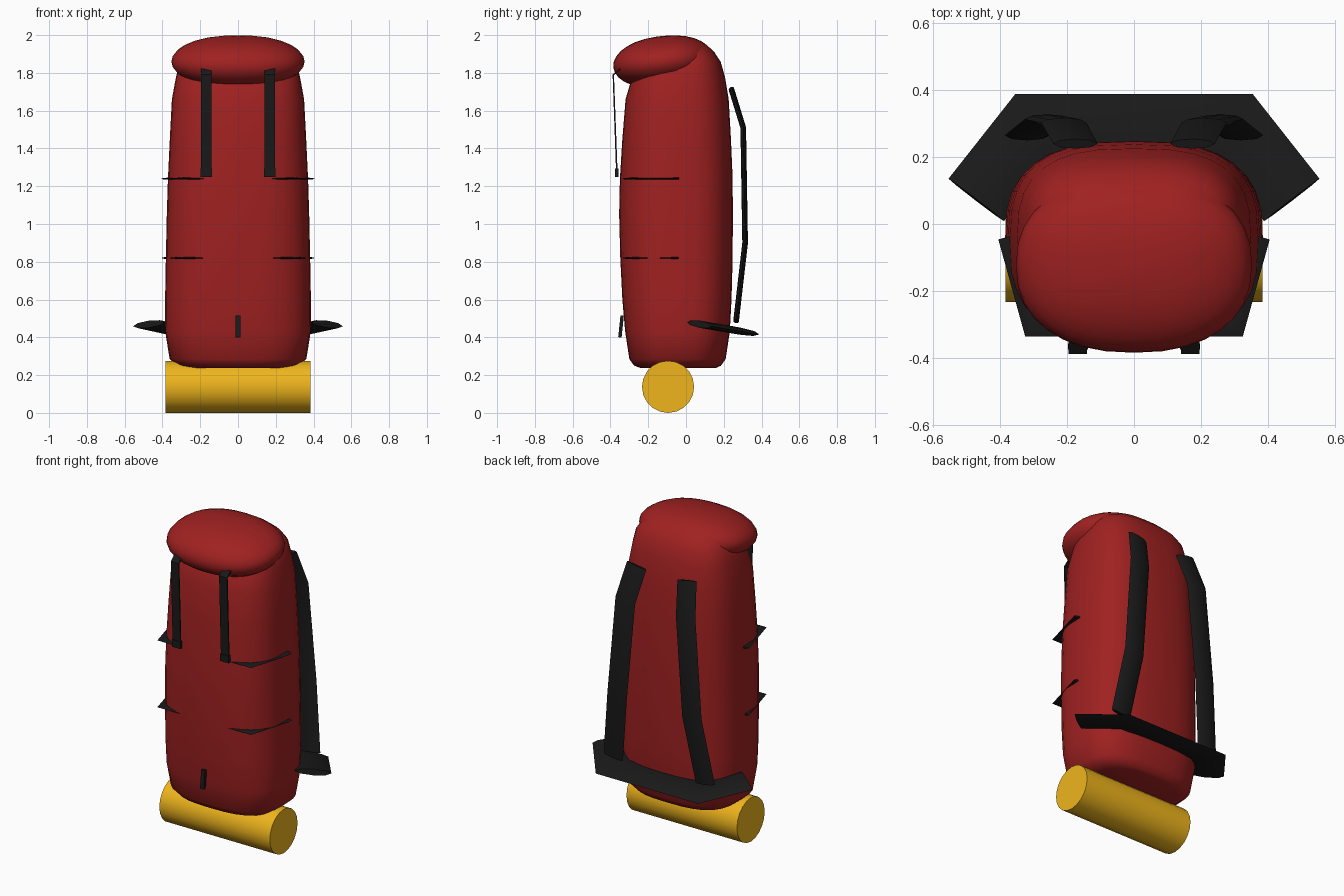
import bpy, bmesh, math
from mathutils import Vector, Matrix

if "Cube" in bpy.data.objects:
    bpy.data.objects.remove(bpy.data.objects["Cube"])


def material(name, rgb):
    m = bpy.data.materials.new(name)
    m.diffuse_color = (*rgb, 1)
    m.use_nodes = True
    m.node_tree.nodes["Principled BSDF"].inputs["Base Color"].default_value = m.diffuse_color
    return m


RED = material("red_fabric", (0.35, 0.015, 0.015))
BLACK = material("black_webbing", (0.01, 0.01, 0.01))
YELLOW = material("yellow_foam", (0.86, 0.46, 0.012))


def loft(name, rings, mat, angle=40):
    """Skin a list of closed rings and cap both ends."""
    bm = bmesh.new()
    vs = [[bm.verts.new(p) for p in r] for r in rings]
    n = len(vs[0])
    for a, b in zip(vs, vs[1:]):
        for i in range(n):
            j = (i + 1) % n
            bm.faces.new((a[i], a[j], b[j], b[i]))
    bm.faces.new(vs[0])
    bm.faces.new(vs[-1])
    bmesh.ops.recalc_face_normals(bm, faces=bm.faces)
    me = bpy.data.meshes.new(name)
    bm.to_mesh(me)
    bm.free()
    ob = bpy.data.objects.new(name, me)
    bpy.context.collection.objects.link(ob)
    me.materials.append(mat)
    bpy.ops.object.select_all(action='DESELECT')
    ob.select_set(True)
    bpy.context.view_layer.objects.active = ob
    bpy.ops.object.shade_smooth_by_angle(angle=math.radians(angle))
    return ob


def oval(z, a, y0, y1, e=2.8, n=32):
    """Horizontal superellipse ring."""
    pts = []
    for i in range(n):
        t = 2 * math.pi * i / n
        c, s = math.cos(t), math.sin(t)
        pts.append(Vector((math.copysign(abs(c) ** (2 / e), c) * a,
                           (y0 + y1) / 2 + math.copysign(abs(s) ** (2 / e), s) * (y1 - y0) / 2, z)))
    return pts


def strap(name, path, normal, width, thick, mat=BLACK, flat=False, miter=True):
    """Sweep a lens or flat section along a path."""
    path = [Vector(p) for p in path]
    normal = Vector(normal)
    if flat:
        sec = [(-1, -1), (1, -1), (1, 1), (-1, 1)]
    else:
        sec = [(math.cos(k * math.pi / 4), math.sin(k * math.pi / 4)) for k in range(8)]
    rings = []
    for i, p in enumerate(path):
        d0 = (p - path[max(i - 1, 0)]).normalized()
        d1 = (path[min(i + 1, len(path) - 1)] - p).normalized()
        t = (d0 + d1).normalized()
        side = t.cross(normal).normalized()
        up = side.cross(t)
        k = 1 / max(t.dot(d1 if d1.length else d0), 0.3) if miter else 1
        rings.append([p + side * u * k * width / 2 + up * v * thick / 2 for u, v in sec])
    return loft(name, rings, mat)


# Main pack body
loft("pack_body", [oval(*r) for r in (
    (0.238, 0.27, -0.24, 0.16), (0.25, 0.32, -0.275, 0.185), (0.285, 0.362, -0.30, 0.21),
    (0.43, 0.385, -0.322, 0.232), (0.60, 0.386, -0.337, 0.241), (0.82, 0.382, -0.348, 0.247),
    (1.05, 0.377, -0.354, 0.248), (1.24, 0.371, -0.35, 0.247), (1.45, 0.361, -0.337, 0.238),
    (1.66, 0.35, -0.32, 0.226), (1.78, 0.328, -0.285, 0.206), (1.86, 0.306, -0.22, 0.183),
    (1.91, 0.272, -0.19, 0.15), (1.95, 0.21, -0.17, 0.108), (1.972, 0.13, -0.14, 0.06))], RED, 60)

# Rounded lid tipped forward
lid = []
for i in range(15):
    t = math.radians(-87 + 174 * i / 14)
    r = math.cos(t) ** 0.9
    lid.append(oval(0.135 * math.sin(t), 0.353 * r, -0.265 * r, 0.265 * r, 2.3))
tilt = Matrix.Translation((0, -0.122, 1.86)) @ Matrix.Rotation(math.radians(7), 4, 'X')
loft("lid", [[tilt @ p for p in ring] for ring in lid], RED, 60)

# Rolled sleeping mat underneath
loft("bedroll", [[Vector((x, -0.095 + 0.138 * math.cos(k * math.pi / 10),
                          0.138 + 0.138 * math.sin(k * math.pi / 10))) for k in range(20)]
                 for x in (-0.384, 0.384)], YELLOW)

# Hip belt: flat lens band lying on a gently sloping plane
belt = [(-0.472, 0.072), (-0.304, 0.285), (0.304, 0.285), (0.472, 0.072)]
strap("hip_belt", [(x, y, 0.482 - 0.172 * y) for x, y in belt], (0, 0.172, 1), 0.21, 0.038)

for s, tag in ((1, "right"), (-1, "left")):
    # Padded shoulder straps
    strap("shoulder_strap_" + tag,
          [(0.175 * s, 0.24, 1.715), (0.21 * s, 0.303, 1.51),
           (0.26 * s, 0.313, 0.90), (0.32 * s, 0.265, 0.485)], (0, 1, 0), 0.135, 0.03)
    # Side compression straps
    for z, level in ((0.82, "lower"), (1.24, "upper")):
        strap(f"compression_strap_{level}_{tag}",
              [(0.376 * s, -0.038, z), (0.302 * s, -0.305, z), (0.16 * s, -0.305, z)],
              (0, 0, 1), 0.062, 0.01)
    # Lid straps with end buckles
    strap("lid_strap_" + tag,
          [(0.168 * s, -0.33, 1.835), (0.168 * s, -0.385, 1.79), (0.168 * s, -0.366, 1.27)],
          (0, 1, 0), 0.055, 0.008, flat=True, miter=False)
    strap("lid_buckle_" + tag, [(0.168 * s, -0.366, 1.295), (0.168 * s, -0.366, 1.25)],
          (0, 1, 0), 0.06, 0.018, flat=True)

# Tool loop low on the front
strap("tool_loop", [(0, -0.338, 0.515), (0, -0.35, 0.40)], (0, 1, 0), 0.026, 0.018, flat=True)
